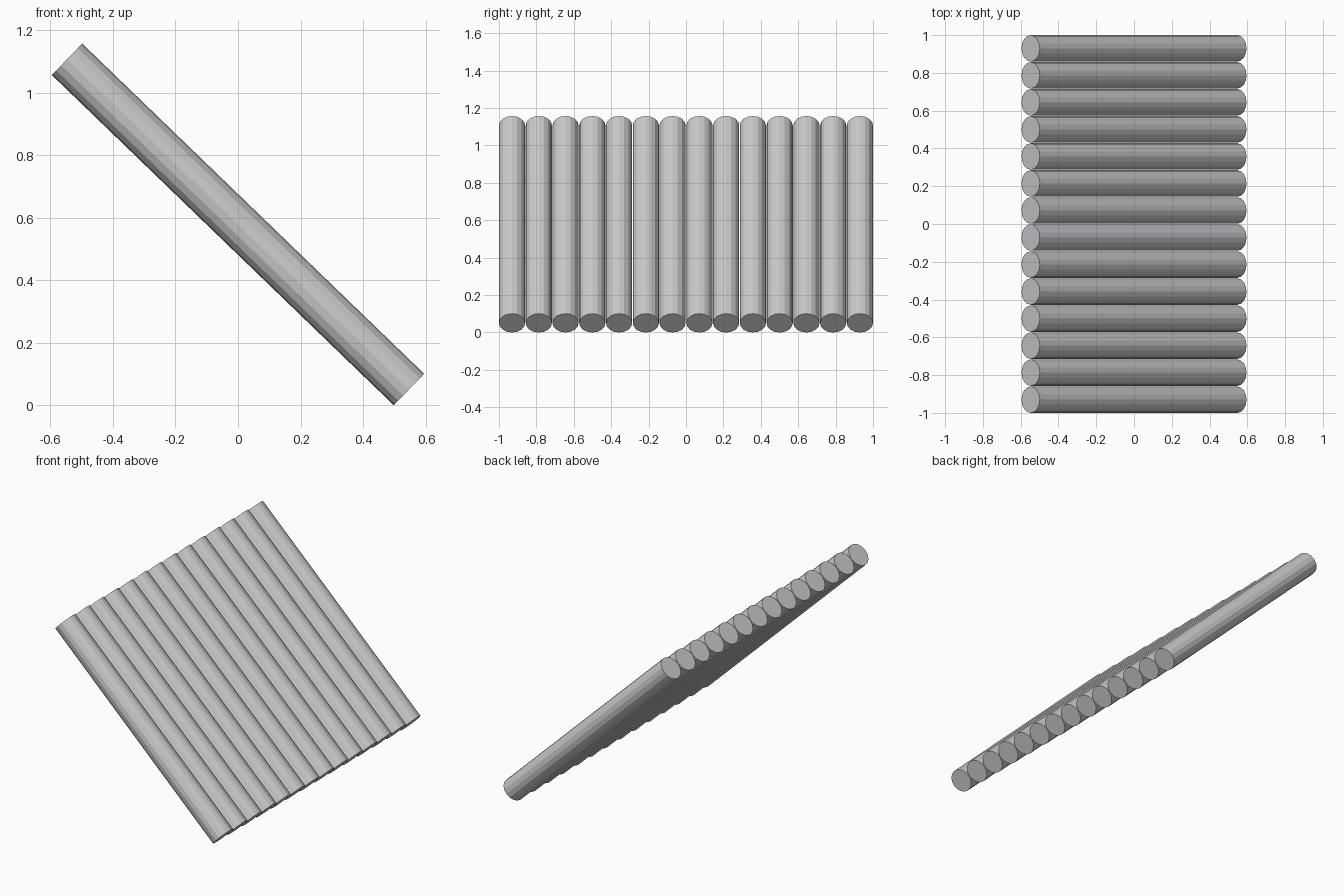
import bpy
import math

if "Cube" in bpy.data.objects:
    bpy.data.objects.remove(bpy.data.objects["Cube"])

COUNT = 14            # rods side by side
RADIUS = 0.07
LENGTH = 1.521
SIDES = 16
TILT = math.radians(44)   # slope of the panel below horizontal
HEIGHT = LENGTH * math.sin(TILT) + 2 * RADIUS * math.cos(TILT)
SPACING = (2.0 - 2 * RADIUS) / (COUNT - 1)

# sloping row of faceted rods, high end at -x
for i in range(COUNT):
    y = (i - (COUNT - 1) / 2) * SPACING
    bpy.ops.mesh.primitive_cylinder_add(
        vertices=SIDES, radius=RADIUS, depth=LENGTH,
        location=(0, y, HEIGHT / 2),
        rotation=(0, math.pi / 2 + TILT, 0))
    bpy.context.object.name = f"sloping_rod_{i + 1:02d}"
